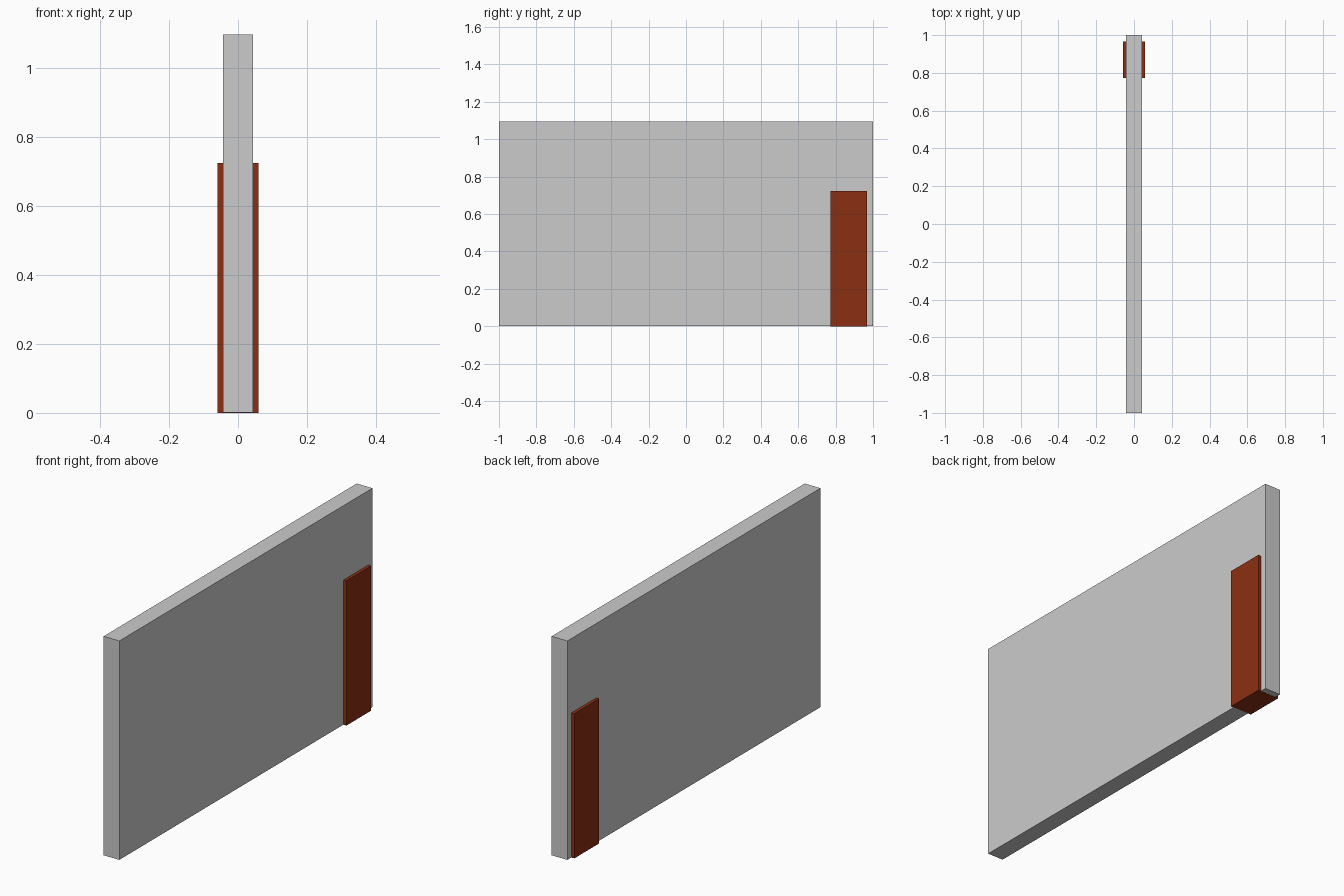
import bpy

if "Cube" in bpy.data.objects:
    bpy.data.objects.remove(bpy.data.objects["Cube"])


def box(name, lo, hi):
    size = [b - a for a, b in zip(lo, hi)]
    mid = [(a + b) / 2 for a, b in zip(lo, hi)]
    bpy.ops.mesh.primitive_cube_add(size=1, location=mid)
    ob = bpy.context.object
    ob.name = name
    ob.scale = size
    bpy.ops.object.transform_apply(location=False, rotation=False, scale=True)
    return ob


# Long wall slab, a hair above the door's underside so the faces do not clash
box("wall", (-0.0435, -1, 0.0008), (0.0435, 1, 1.096))

# Door slab running through the wall and standing proud on both sides
door = box("door", (-0.0594, 0.772, 0), (0.0594, 0.967, 0.724))
brown = bpy.data.materials.new("door_brown")
brown.diffuse_color = (0.26, 0.028, 0.006, 1)
brown.use_nodes = True
brown.node_tree.nodes["Principled BSDF"].inputs["Base Color"].default_value = brown.diffuse_color
door.data.materials.append(brown)
